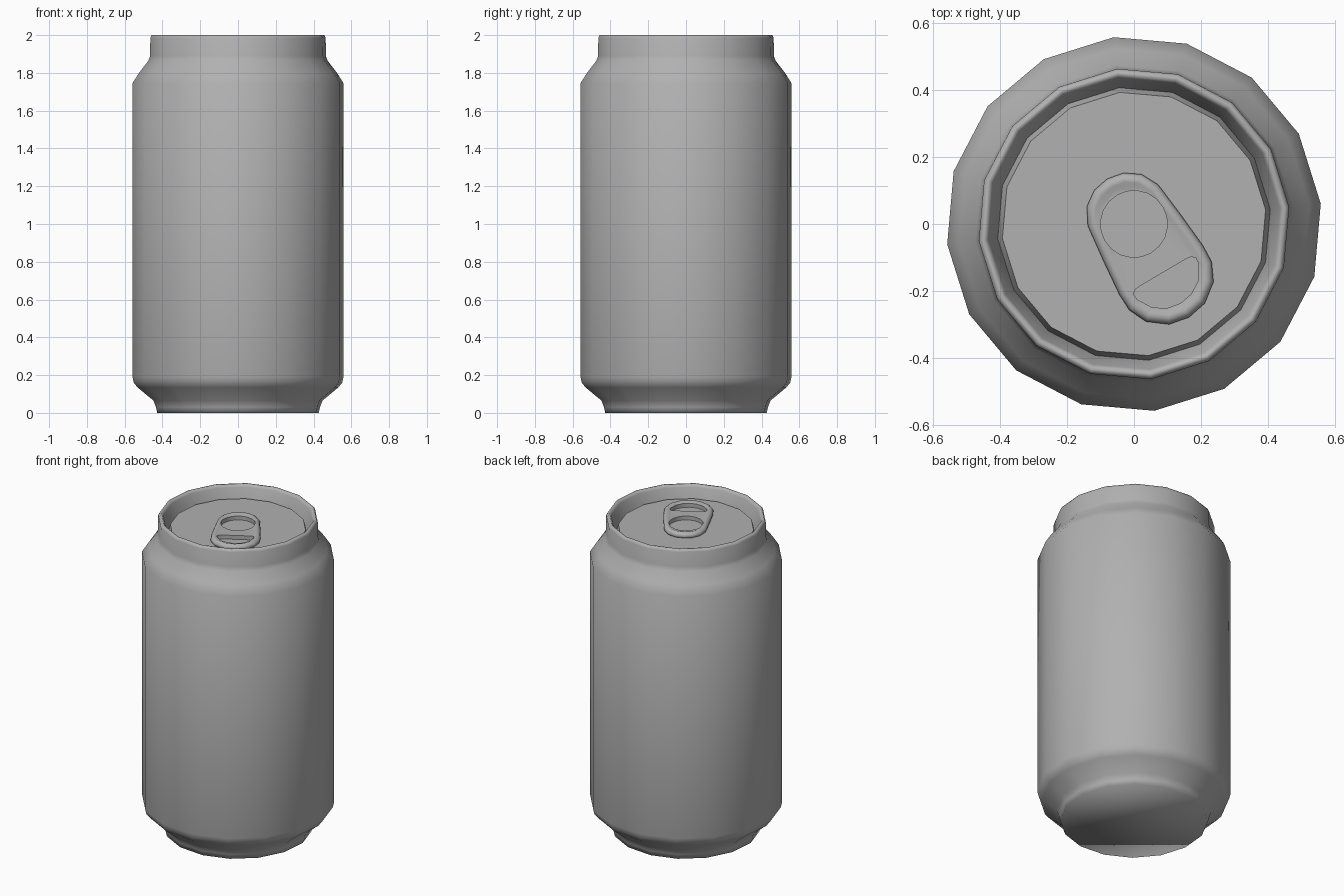
import bpy, bmesh, math
from mathutils import Vector

if "Cube" in bpy.data.objects:
    bpy.data.objects.remove(bpy.data.objects["Cube"])

SIDES = 16
PHASE = math.radians(6.2)
TURN = math.radians(30.5)

grey = bpy.data.materials.new("dark_grey")
grey.diffuse_color = (0.44, 0.44, 0.44, 1)
grey.use_nodes = True
grey.node_tree.nodes["Principled BSDF"].inputs["Base Color"].default_value = grey.diffuse_color


def make_object(name, bm):
    bmesh.ops.recalc_face_normals(bm, faces=bm.faces[:])
    mesh = bpy.data.meshes.new(name)
    bm.to_mesh(mesh)
    bm.free()
    mesh.materials.append(grey)
    obj = bpy.data.objects.new(name, mesh)
    bpy.context.collection.objects.link(obj)
    return obj


def activate(obj):
    bpy.ops.object.select_all(action='DESELECT')
    obj.select_set(True)
    bpy.context.view_layer.objects.active = obj


def smooth(obj, degrees):
    activate(obj)
    bpy.ops.object.shade_smooth_by_angle(angle=math.radians(degrees))


def loft(name, rings):
    """Skin closed rings of points and cap both ends."""
    bm = bmesh.new()
    loops = [[bm.verts.new(p) for p in ring] for ring in rings]
    n = len(loops[0])
    for a, b in zip(loops, loops[1:]):
        for i in range(n):
            j = (i + 1) % n
            bm.faces.new((a[i], a[j], b[j], b[i]))
    bm.faces.new(loops[0])
    bm.faces.new(loops[-1])
    return make_object(name, bm)


def circle(r, z, n=SIDES, phase=PHASE):
    return [(r * math.cos(phase + math.tau * i / n),
             r * math.sin(phase + math.tau * i / n), z) for i in range(n)]


# Can shell: flat base, body, neck, rolled rim, groove and lid in one profile
profile = [(0.43, 0.0), (0.437, 0.03), (0.45, 0.065), (0.535, 0.135),
           (0.555, 0.16), (0.562, 0.19), (0.562, 1.745), (0.527, 1.80),
           (0.477, 1.865), (0.468, 1.89), (0.467, 1.985), (0.459, 2.0),
           (0.447, 2.0), (0.438, 1.985), (0.41, 1.88), (0.396, 1.93)]
can = loft("can_body", [circle(r, z) for r, z in profile])
smooth(can, 110)
# Keep the lid edge crisp
for edge in can.data.edges:
    if all(abs(can.data.vertices[v].co.z - 1.93) < 1e-4 for v in edge.vertices):
        edge.use_edge_sharp = True


# Pull tab, laid out as (across, along) and turned on the lid
def place(p, z):
    c, s = math.cos(TURN), math.sin(TURN)
    return (p[0] * c + p[1] * s, p[0] * s - p[1] * c, z)


def mirrored(half):
    return half + [(-x, y) for x, y in half[::-1] if x > 0]


def inset(points, d):
    pts = [Vector(p) for p in points]
    out = []
    for i, p in enumerate(pts):
        t = (pts[(i + 1) % len(pts)] - pts[i - 1]).normalized()
        out.append(p + Vector((-t.y, t.x)) * d)
    return out


outline = mirrored([(0, -0.157), (0.05, -0.148), (0.095, -0.117), (0.122, -0.065),
                    (0.135, 0.05), (0.145, 0.16), (0.143, 0.215), (0.117, 0.27),
                    (0.062, 0.312), (0, 0.324)])
section = [(0.012, 1.925), (0.003, 1.932), (0.0, 1.942), (0.005, 1.953),
           (0.016, 1.961), (0.028, 1.96), (0.04, 1.955)]
tab = loft("pull_tab", [[place(p, z) for p in inset(outline, d)] for d, z in section])

# Finger hole and rivet-end opening
round_hole = [(0.1 * math.cos(math.tau * i / 20), 0.1 * math.sin(math.tau * i / 20))
              for i in range(20)]
moon_hole = mirrored([(0.08, 0.169), (0.096, 0.171), (0.108, 0.18), (0.106, 0.2),
                      (0.08, 0.243), (0.042, 0.267), (0, 0.275)])
for points in (round_hole, moon_hole):
    cutter = loft("hole_cutter", [[place(p, z) for p in points] for z in (1.85, 2.05)])
    cutter.hide_render = True
    mod = tab.modifiers.new("hole", 'BOOLEAN')
    mod.operation = 'DIFFERENCE'
    mod.solver = 'EXACT'
    mod.object = cutter
    activate(tab)
    bpy.ops.object.modifier_apply(modifier=mod.name)
    bpy.data.objects.remove(cutter)
smooth(tab, 50)
